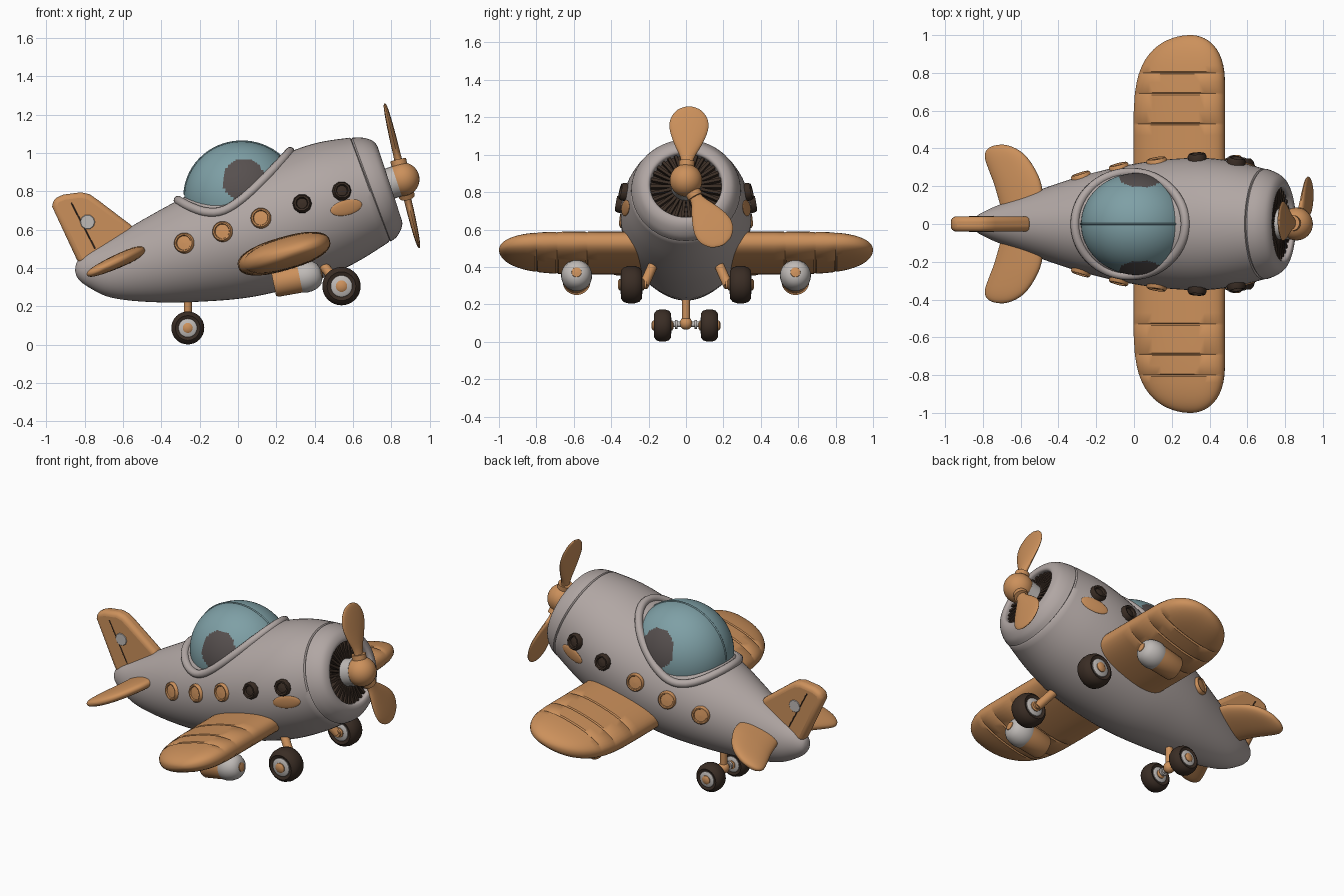
import bpy, bmesh, math
from mathutils import Vector, Matrix
from mathutils.bvhtree import BVHTree

if "Cube" in bpy.data.objects:
    bpy.data.objects.remove(bpy.data.objects["Cube"])

V = Vector
TAU = math.tau


def material(name, rgb):
    m = bpy.data.materials.new(name)
    m.diffuse_color = (*rgb, 1)
    m.use_nodes = True
    m.node_tree.nodes["Principled BSDF"].inputs["Base Color"].default_value = m.diffuse_color
    return m


GREY = material("warm_grey", (0.44, 0.385, 0.37))
TAN = material("tan_orange", (0.60, 0.28, 0.105))
DARK = material("dark_brown", (0.042, 0.026, 0.018))
GLASS = material("teal_glass", (0.21, 0.35, 0.38))
SHADE = material("charcoal", (0.095, 0.08, 0.078))
LIGHT = material("light_grey", (0.52, 0.49, 0.47))


def finish(name, bm, mat, angle=40):
    bmesh.ops.recalc_face_normals(bm, faces=bm.faces[:])
    me = bpy.data.meshes.new(name)
    bm.to_mesh(me)
    bm.free()
    me.materials.append(mat)
    me.shade_smooth()
    me.set_sharp_from_angle(angle=math.radians(angle))
    ob = bpy.data.objects.new(name, me)
    bpy.context.collection.objects.link(ob)
    return ob


def loft(name, rings, mat, angle=40):
    bm = bmesh.new()
    vs = [[bm.verts.new(p) for p in r] for r in rings]
    n = len(vs[0])
    for a, b in zip(vs, vs[1:]):
        for i in range(n):
            j = (i + 1) % n
            bm.faces.new((a[i], a[j], b[j], b[i]))
    bm.faces.new(vs[0])
    bm.faces.new(vs[-1])
    return finish(name, bm, mat, angle)


def spline(rows, steps):
    out = []
    for i in range(len(rows) - 1):
        p = [rows[max(i - 1, 0)], rows[i], rows[i + 1], rows[min(i + 2, len(rows) - 1)]]
        for k in range(steps):
            t = k / steps
            out.append([0.5 * (2 * b + (c - a) * t + (2 * a - 5 * b + 4 * c - d) * t * t
                               + (3 * b - a - 3 * c + d) * t ** 3) for a, b, c, d in zip(*p)])
    return out + [list(rows[-1])]


def lathe(name, profile, origin, axis, mat, n=32):
    # profile holds (radius, distance along the axis)
    q = V(axis).to_track_quat('Z', 'Y')
    return loft(name, [[V(origin) + q @ V((max(r, 0.001) * math.cos(TAU * i / n),
                                           max(r, 0.001) * math.sin(TAU * i / n), h))
                        for i in range(n)] for r, h in profile], mat)


def rod(name, a, b, r, mat):
    d = V(b) - V(a)
    return lathe(name, [(r, 0), (r, d.length)], a, d, mat, 20)


def ball(name, loc, radii, mat, rot=Matrix.Identity(4), u=32, v=18):
    bm = bmesh.new()
    bmesh.ops.create_uvsphere(bm, u_segments=u, v_segments=v, radius=1)
    bm.transform(Matrix.Translation(loc) @ rot @ Matrix.Diagonal((*radii, 1)))
    return finish(name, bm, mat)


# Fuselage: rows are top x, top z, bottom x, bottom z, half width
body = spline([(-.848, .41, -.85, .385, .012), (-.835, .44, -.835, .345, .04), (-.79, .48, -.78, .30, .07),
               (-.70, .53, -.66, .245, .115), (-.50, .65, -.45, .222, .19), (-.28, .77, -.20, .224, .265),
               (0, .905, .08, .25, .325), (.25, 1.0, .38, .325, .35), (.42, 1.055, .60, .42, .335),
               (.585, 1.08, .785, .533, .293)], 5)
cowl = spline([(.597, 1.08, .797, .538, .292), (.65, 1.08, .828, .562, .276), (.70, 1.065, .852, .605, .25),
               (.728, 1.035, .857, .64, .215), (.728, 1.01, .845, .665, .195), (.70, 1.0, .82, .66, .19),
               (.64, .98, .76, .64, .185)], 4)


def hull_ring(row, n=56):
    top, bot = V((row[0], 0, row[1])), V((row[2], 0, row[3]))
    c = (top + bot) / 2
    return [c + (top - c) * math.cos(TAU * i / n) + V((0, row[4] * math.sin(TAU * i / n), 0)) for i in range(n)]


groove = [(.591, 1.072, .791, .545, .284)]
hull = loft("fuselage", [hull_ring(r) for r in body + groove + cowl], GREY)
tree = BVHTree.FromPolygons([v.co for v in hull.data.vertices], [p.vertices[:] for p in hull.data.polygons])

# Engine inside the cowling
AX = V((.947, 0, .32))
core = V((.735, 0, .822))
lathe("engine_plate", [(.195, -.03), (.195, 0), (.0, .01)], core, AX, DARK)
bm = bmesh.new()
q = AX.to_track_quat('Z', 'Y').to_matrix().to_4x4()
for i in range(30):
    bmesh.ops.create_cube(bm, size=1, matrix=Matrix.Translation(core + AX * .015) @ q
                          @ Matrix.Rotation(TAU * i / 30, 4, 'Z') @ Matrix.Translation((.135, 0, 0))
                          @ Matrix.Diagonal((.11, .016, .04, 1)))
finish("engine_fins", bm, DARK)
hub = V((.86, 0, .863))
rod("engine_shaft", core, core.lerp(hub, .75), .082, LIGHT)

# Propeller
ball("propeller_hub", hub, (.087, .087, .087), TAN)
PA = V((math.cos(.235), 0, math.sin(.235)))
up, side = V((-PA.z, 0, PA.x)), V((0, 1, 0))
blade = spline([(.04, .03, .026), (.12, .036, .02), (.2, .075, .019), (.28, .103, .017), (.34, .098, .014),
                (.385, .065, .01), (.402, .03, .006), (.407, .004, .003)], 3)
for k, a in enumerate((math.radians(3), math.radians(151))):
    d = up * math.cos(a) + side * math.sin(a)
    w = PA.cross(d)
    loft(f"propeller_blade_{k + 1}", [[hub + d * r + w * hw * math.cos(TAU * i / 20) + PA * t * math.sin(TAU * i / 20)
                                       for i in range(20)] for r, hw, t in blade], TAN)
    rod(f"blade_collar_{k + 1}", hub + d * .06, hub + d * .105, .042, TAN)

# Canopy glass with dark side patches, rim and centre seam
dome = ball("canopy", (.02, 0, .77), (.30, .27, .29), GLASS, u=128, v=80)
dome.data.materials.append(SHADE)
for p in dome.data.polygons:
    x, y, z = p.center
    wave = .90 + .035 * math.cos((x - .22) * 22)
    if abs(y) > .08 and (math.hypot(x - .03, z - .86) < .11 or (x > .03 and z < wave)):
        p.material_index = 1


def tube_path(name, pts, r, mat, cyclic):
    cu = bpy.data.curves.new(name, 'CURVE')
    cu.dimensions = '3D'
    cu.bevel_depth, cu.bevel_resolution = r, 3
    s = cu.splines.new('POLY')
    s.points.add(len(pts) - 1)
    for sp, p in zip(s.points, pts):
        sp.co = (*p, 1)
    s.use_cyclic_u = cyclic
    cu.materials.append(mat)
    bpy.context.collection.objects.link(bpy.data.objects.new(name, cu))


rim = []
for i in range(72):
    a = TAU * i / 72
    hit = tree.ray_cast(V((-.02 + .292 * math.cos(a), .274 * math.sin(a), 2)), V((0, 0, -1)))
    rim.append(hit[0])
tube_path("canopy_rim", rim, .024, GREY, True)
tube_path("canopy_seam", [(.02 + .301 * math.cos(a), 0, .77 + .291 * math.sin(a))
                          for a in [.6 + i * .1 for i in range(26)]], .005, GLASS, False)


# Wings and tail planes: rows are y, trailing x, leading x, half thickness
def foil(name, rows, slope, z0, mat, s, n=40):
    up = V((-slope, 0, 1)).normalized()
    rings = []
    for y, xt, xl, t in rows:
        ring = []
        for i in range(n):
            c, e = math.cos(TAU * i / n), math.sin(TAU * i / n)
            x = (xt + xl) / 2 + (xl - xt) / 2 * math.copysign(abs(c) ** .85, c)
            ring.append(V((x, s * y, z0 + slope * x)) + up * t * math.copysign(abs(e) ** .85, e))
        rings.append(ring)
    loft(name, rings, mat)


seams = (.53, .69, .80)
ys = [.15, .3, .4, .47, .6, .75, .84, .87, .9, .925, .945, .96, .973, .984, .992, .997, .9995]
ys = sorted(ys + [g + d for g in seams for d in (-.007, 0, .007)])
wing = []
for y in ys:
    u, v = max(0, (y - .45) / .55), max(0, (y - .7) / .3)
    t = .087 * (1 - u ** 4) ** .5 - (.007 if y in seams else 0)
    wing.append((y, .3 - .3 * (1 - u ** 3.7) ** .5, .3 + .18 * (1 - v ** 3) ** .5, t))
tail = spline([(.04, -.69, -.47, .036), (.2, -.735, -.49, .036), (.28, -.765, -.52, .034), (.35, -.788, -.565, .03),
               (.39, -.78, -.61, .024), (.412, -.75, -.655, .015), (.42, -.71, -.69, .004)], 3)

# Tail fin
bm = bmesh.new()
outline = [(-.83, .42), (-.97, .72), (-.962, .762), (-.91, .783), (-.82, .795), (-.775, .785), (-.735, .758),
           (-.54, .61), (-.6, .45)]
face = bm.faces.new([bm.verts.new((x, -.04, z)) for x, z in outline])
ext = bmesh.ops.extrude_face_region(bm, geom=[face])
bmesh.ops.translate(bm, vec=(0, .08, 0), verts=[g for g in ext["geom"] if isinstance(g, bmesh.types.BMVert)])
fin = finish("tail_fin", bm, TAN)
bev = fin.modifiers.new("round", 'BEVEL')
bev.width, bev.segments, bev.angle_limit = .028, 4, math.radians(50)


def wheel(name, c, r, half, out, knob):
    lathe(name + "_tyre", [(r * .5, -half * .8), (r * .75, -half), (r * .92, -half * .75), (r, -half * .3),
                           (r, half * .3), (r * .92, half * .75), (r * .75, half), (r * .5, half * .8)],
          c, (0, out, 0), DARK)
    for d in (1, -1):
        lathe(f"{name}_hubcap_{d}", [(r * .58, 0), (r * .56, half * .95), (r * .48, half * 1.05)], c, (0, d, 0), LIGHT)
        lathe(f"{name}_knob_{d}", [(knob, 0), (knob, half * 1.15), (knob * .6, half * 1.3)], c, (0, d, 0), TAN)


# Everything paired left and right
for s, tag in ((-1, "right"), (1, "left")):
    foil(f"wing_{tag}", wing, .29, .405, TAN, s)
    foil(f"tailplane_{tag}", tail, .45, .718, TAN, s)
    # Fin marking and rudder seam
    lathe(f"fin_mark_{tag}", [(.04, 0), (.036, .004)], (-.785, s * .039, .64), (0, s, 0), LIGHT, 10)
    rod(f"rudder_seam_{tag}", (-.87, s * .038, .74), (-.745, s * .038, .5), .004, DARK)

    # Side windows, exhausts and cheek patches sit on the hull surface
    def on_hull(x, z):
        hit = tree.ray_cast(V((x, s * 2, z)), V((0, -s, 0)))
        return hit[0], hit[1] if hit[1].y * s > 0 else -hit[1]

    for k, (x, z) in enumerate(((-.28, .53), (-.08, .59), (.12, .66))):
        p, nrm = on_hull(x, z)
        lathe(f"window_{k + 1}_{tag}", [(.055, -.02), (.053, .01), (.047, .017), (.04, .016), (.037, .009), (0, .012)],
              p, nrm, TAN)
    for k, (x, z) in enumerate(((.335, .735), (.54, .80))):
        p, nrm = on_hull(x, z)
        lathe(f"exhaust_{k + 1}_{tag}", [(.05, -.02), (.05, .015), (.042, .03), (.032, .028), (.028, .015), (0, .02)],
              p, nrm, DARK, 10)
    p, nrm = on_hull(.565, .715)
    ex = (V((1, 0, .2)) - nrm * nrm.dot(V((1, 0, .2)))).normalized()
    ball(f"cheek_patch_{tag}", p, (.086, .04, .009), TAN, Matrix((ex, nrm.cross(ex), nrm)).transposed().to_4x4())

    # Underwing pods
    ax = V((.97, 0, .2))
    pod = (.185, s * .585, .32)
    lathe(f"pod_body_{tag}", [(.066, 0), (.074, .012), (.078, .15)], pod, ax, TAN)
    lathe(f"pod_nose_{tag}", [(.078, .14), (.083, .16), (.081, .19), (.072, .22), (.055, .243), (.03, .254), (0, .256)],
          pod, ax, LIGHT)
    lathe(f"pod_tip_{tag}", [(.03, .24), (.026, .258), (.0, .262)], pod, ax, TAN)
    rod(f"pod_mount_{tag}", (.25, s * .585, .34), (.24, s * .585, .46), .03, TAN)

    # Main and rear landing gear
    wheel(f"main_wheel_{tag}", (.54, s * .292, .305), .1, .056, s, .03)
    rod(f"main_strut_{tag}", (.40, s * .15, .47), (.535, s * .225, .30), .026, TAN)
    rod(f"main_axle_{tag}", (.54, s * .21, .305), (.54, s * .29, .305), .022, TAN)
    wheel(f"rear_wheel_{tag}", (-.262, s * .125, .087), .086, .045, s, .026)
    rod(f"rear_axle_{tag}", (-.262, 0, .093), (-.262, s * .12, .093), .014, LIGHT)
    rod(f"rear_axle_ring_{tag}", (-.262, s * .045, .093), (-.262, s * .06, .093), .024, LIGHT)

rod("rear_strut", (-.262, 0, .09), (-.262, 0, .3), .021, TAN)
ball("rear_strut_joint", (-.262, 0, .098), (.034, .034, .034), TAN)
